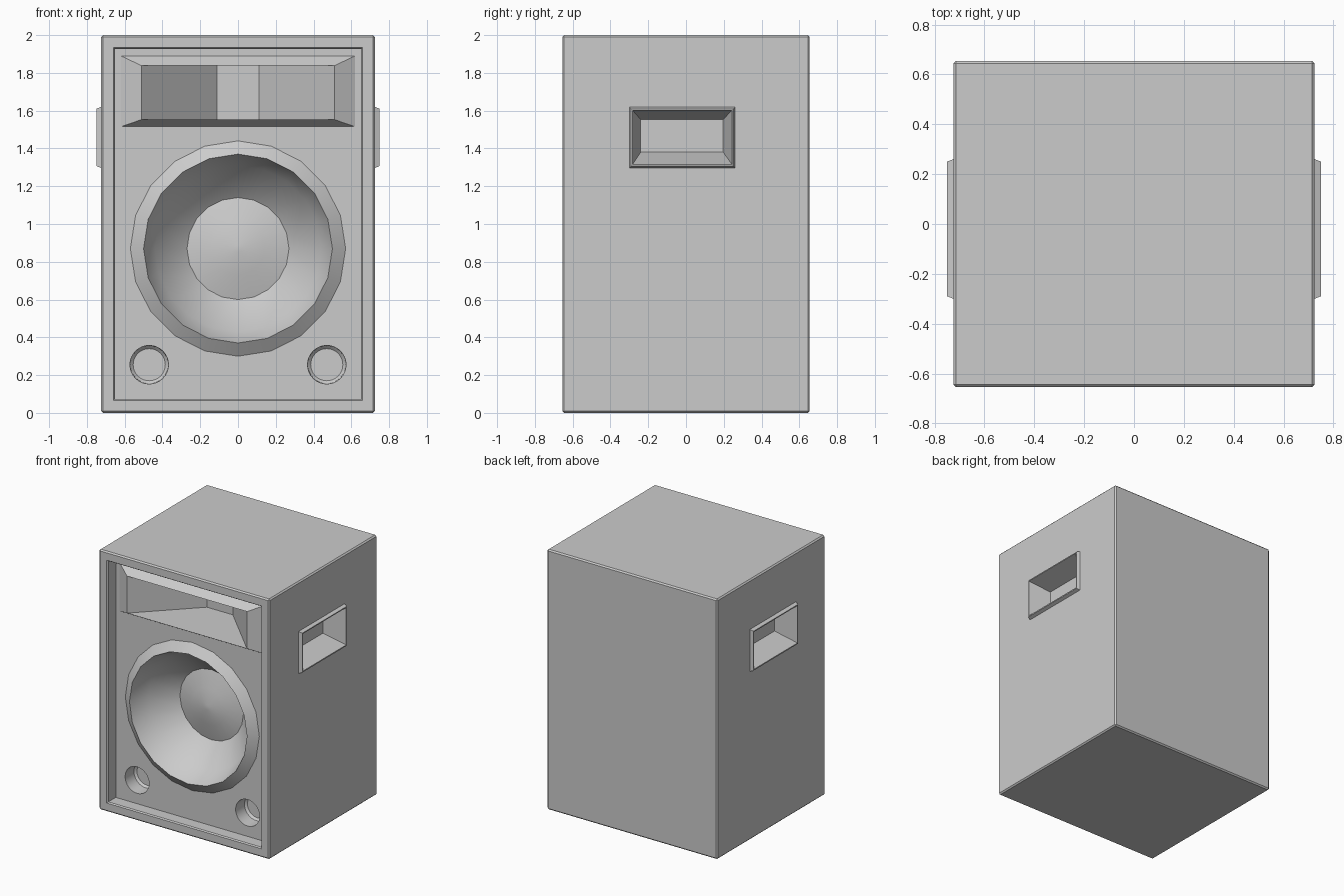
import bpy, bmesh, math
from mathutils import Vector

if "Cube" in bpy.data.objects:
    bpy.data.objects.remove(bpy.data.objects["Cube"])

BAFFLE_Y = -0.555


def finish(bm, name, mirror=False):
    me = bpy.data.meshes.new(name)
    bm.to_mesh(me)
    bm.free()
    ob = bpy.data.objects.new(name, me)
    bpy.context.collection.objects.link(ob)
    if mirror:
        ob.modifiers.new("mirror", 'MIRROR')
    bpy.ops.object.select_all(action='DESELECT')
    bpy.context.view_layer.objects.active = ob
    ob.select_set(True)
    bpy.ops.object.shade_smooth_by_angle(angle=math.radians(30))
    return ob


def circle(y, r, cx, cz, n):
    return [Vector((cx + r * math.sin(-2 * math.pi * i / n), y,
                    cz + r * math.cos(2 * math.pi * i / n))) for i in range(n)]


def front_rect(y, hx, z0, z1):
    return [Vector((x, y, z)) for x, z in ((-hx, z0), (hx, z0), (hx, z1), (-hx, z1))]


def side_rect(x, y0, y1, z0, z1):
    return [Vector((x, y, z)) for y, z in ((y0, z0), (y1, z0), (y1, z1), (y0, z1))]


def loft(name, loops, mirror=False):
    # skin from the outer rim inward, closed at the last loop
    bm = bmesh.new()
    rings = [[bm.verts.new(p) for p in lp] for lp in loops]
    for a, b in zip(rings, rings[1:]):
        for i in range(len(a)):
            j = (i + 1) % len(a)
            bm.faces.new((a[i], a[j], b[j], b[i]))
    bm.faces.new(rings[-1])
    return finish(bm, name, mirror)


def pierce(bm, face, holes):
    # replace a flat panel with the same panel having openings
    edges = list(face.edges)
    normal = face.normal.copy()
    bmesh.ops.delete(bm, geom=[face], context='FACES_ONLY')
    for lp in holes:
        vs = [bm.verts.new(p) for p in lp]
        edges += [bm.edges.new((vs[i], vs[(i + 1) % len(vs)])) for i in range(len(vs))]
    bmesh.ops.triangle_fill(bm, use_beauty=True, edges=edges, normal=normal)


def panel(bm, direction):
    bm.normal_update()
    d = Vector(direction)
    return max((f for f in bm.faces if f.normal.dot(d) > 0.99), key=lambda f: f.calc_area())


# Part outlines, listed from outer rim to deepest point
woofer = [circle(y, r, 0, 0.87, 20) for y, r in
          ((BAFFLE_Y, 0.57), (-0.605, 0.5), (-0.46, 0.44), (-0.32, 0.27),
           (-0.355, 0.14), (-0.375, 0.02))]
horn = [front_rect(BAFFLE_Y, 0.62, 1.515, 1.89),
        front_rect(-0.62, 0.51, 1.553, 1.838),
        front_rect(-0.22, 0.11, 1.553, 1.838)]
port = [circle(y, r, 0.47, 0.255, 32) for y, r in
        ((BAFFLE_Y, 0.102), (-0.45, 0.1), (-0.435, 0.085))]
handle = [side_rect(0.725, -0.30, 0.26, 1.297, 1.62),
          side_rect(0.75, -0.29, 0.25, 1.307, 1.61),
          side_rect(0.75, -0.283, 0.243, 1.316, 1.602),
          side_rect(0.585, -0.24, 0.197, 1.38, 1.553)]


def mirrored(lp):
    return [Vector((-p.x, p.y, p.z)) for p in lp]


# Cabinet: bevelled box with recessed front baffle and openings
bm = bmesh.new()
bmesh.ops.create_cube(bm, size=1)
for v in bm.verts:
    v.co = Vector((v.co.x * 1.45, v.co.y * 1.31, v.co.z * 2 + 1))
bmesh.ops.bevel(bm, geom=list(bm.edges), offset=0.01, segments=1, affect='EDGES')

front = panel(bm, (0, -1, 0))
bmesh.ops.inset_region(bm, faces=[front], thickness=0.08)
# small chamfer, then the recess walls
bmesh.ops.inset_region(bm, faces=[front], thickness=0.01, depth=-0.01)
front = bmesh.ops.extrude_discrete_faces(bm, faces=[front])["faces"][0]
for v in front.verts:
    v.co.y = BAFFLE_Y
bm.normal_update()
pierce(bm, front, [woofer[0], horn[0], port[0], mirrored(port[0])])
pierce(bm, panel(bm, (1, 0, 0)), [handle[0]])
pierce(bm, panel(bm, (-1, 0, 0)), [mirrored(handle[0])])
bmesh.ops.recalc_face_normals(bm, faces=bm.faces)
finish(bm, "cabinet")

# Drivers, ports and grab handles
loft("woofer", woofer)
loft("horn", horn)
loft("bass_ports", port, mirror=True)
loft("side_handles", handle, mirror=True)
